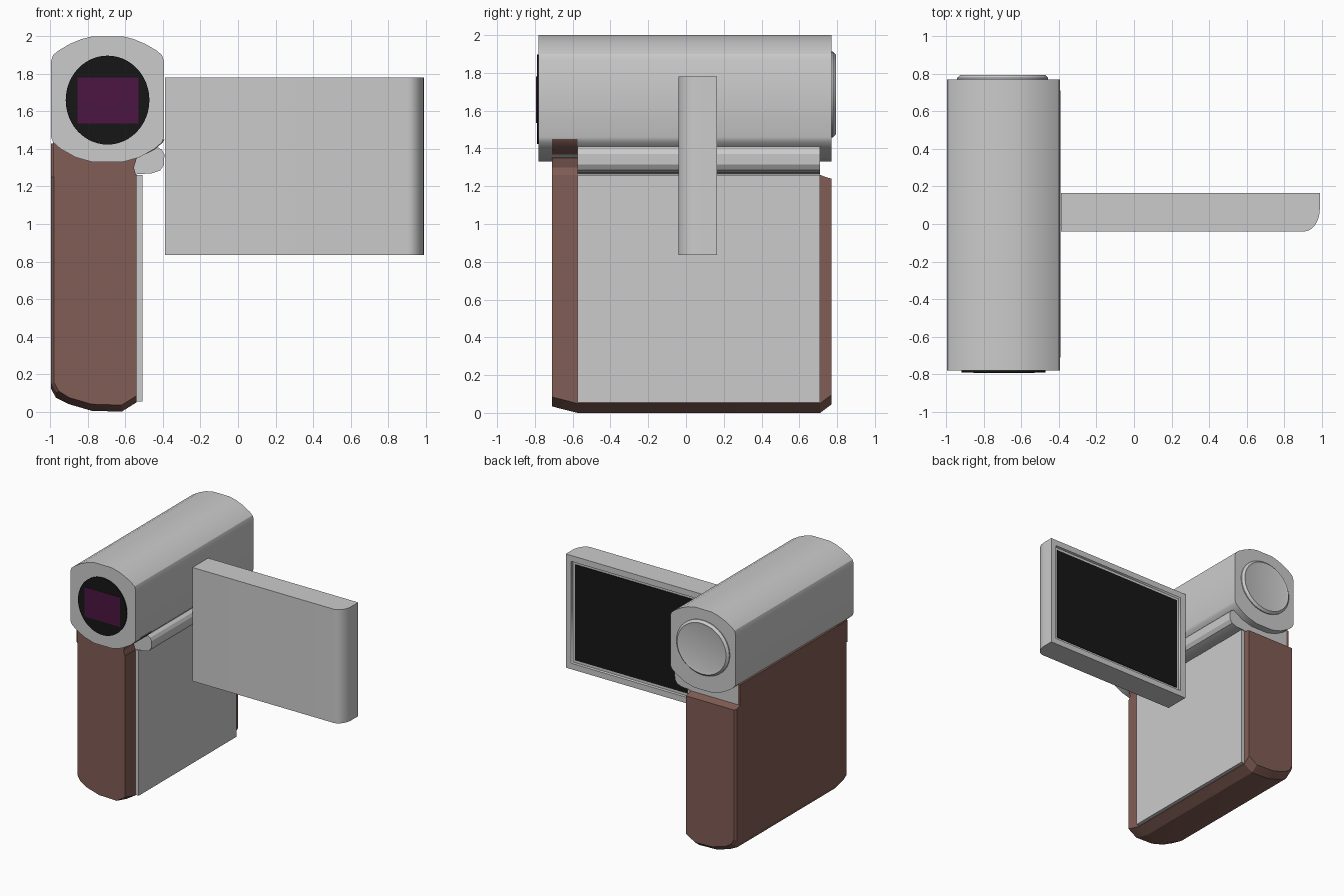
import bpy, bmesh, math
from math import radians, sin, cos, pi

if "Cube" in bpy.data.objects:
    bpy.data.objects.remove(bpy.data.objects["Cube"])


def material(name, rgb):
    m = bpy.data.materials.new(name)
    m.diffuse_color = (*rgb, 1)
    m.use_nodes = True
    m.node_tree.nodes["Principled BSDF"].inputs["Base Color"].default_value = m.diffuse_color
    return m


BROWN = material("brown", (0.22, 0.11, 0.09))
BLACK = material("black", (0.008, 0.008, 0.008))
PURPLE = material("purple", (0.07, 0.008, 0.055))


def loft(name, rings, mat=None, angle=30):
    """Closed solid through rings of 3D points (same count in each)."""
    bm = bmesh.new()
    loops = [[bm.verts.new(p) for p in ring] for ring in rings]
    n = len(loops[0])
    for a, b in zip(loops, loops[1:]):
        for i in range(n):
            j = (i + 1) % n
            bm.faces.new((a[i], a[j], b[j], b[i]))
    bm.faces.new(loops[0])
    bm.faces.new(loops[-1])
    bmesh.ops.recalc_face_normals(bm, faces=bm.faces)
    me = bpy.data.meshes.new(name)
    bm.to_mesh(me)
    bm.free()
    ob = bpy.data.objects.new(name, me)
    bpy.context.collection.objects.link(ob)
    if mat:
        me.materials.append(mat)
    bpy.ops.object.select_all(action='DESELECT')
    ob.select_set(True)
    bpy.context.view_layer.objects.active = ob
    bpy.ops.object.shade_smooth_by_angle(angle=radians(angle))
    return ob


def prism(name, profile, y0, y1, mat=None):
    """Front (x, z) profile extruded along y."""
    return loft(name, [[(x, y, z) for x, z in profile] for y in (y0, y1)], mat)


def box(name, x0, x1, y0, y1, z0, z1, mat=None):
    return prism(name, [(x0, z0), (x1, z0), (x1, z1), (x0, z1)], y0, y1, mat)


def disc(name, cx, cz, steps, mat=None):
    """Stack of ellipses facing y; steps are (y, rx, rz)."""
    n = 48
    return loft(name, [[(cx + rx * cos(2 * pi * i / n), y, cz + rz * sin(2 * pi * i / n))
                        for i in range(n)] for y, rx, rz in steps], mat)


# Lens barrel: mirrored half profile
CX = -0.695
half = [(0.08, 2.0), (0.14, 1.985), (0.2, 1.96), (0.26, 1.925), (0.29, 1.9), (0.3, 1.87),
        (0.3, 1.46), (0.29, 1.435), (0.25, 1.4), (0.17, 1.355), (0.08, 1.33)]
outline = [(CX + x, z) for x, z in half] + [(CX - x, z) for x, z in reversed(half)]
prism("lens_barrel", outline, -0.78, 0.77)

# Front glass, sensor window and rear cap
disc("lens_glass", CX, 1.66, [(-0.77, 0.223, 0.237), (-0.79, 0.223, 0.237)], BLACK)
box("sensor_window", -0.855, -0.53, -0.793, -0.78, 1.535, 1.78, PURPLE)
disc("rear_cap", -0.70, 1.685, [(0.76, 0.243, 0.227), (0.778, 0.243, 0.227),
                                (0.795, 0.225, 0.21), (0.79, 0.205, 0.19)])

# Brown grip: bottom edge lifts and left side tapers at both ends
base = [(-0.995, 1.26), (-0.995, 0.12), (-0.97, 0.075), (-0.9, 0.04), (-0.78, 0.005),
        (-0.62, 0.0), (-0.54, 0.05), (-0.54, 1.26)]


def grip_ring(y, inset, lift, top):
    return [(x + (inset if x < -0.95 else 0), y,
             z + lift if z < 0.5 else top) for x, z in base]


loft("grip", [grip_ring(-0.71, 0.015, 0.035, 1.26), grip_ring(-0.685, 0, 0.028, 1.26),
              grip_ring(-0.575, 0, 0, 1.26), grip_ring(0.71, 0, 0, 1.26),
              grip_ring(0.75, 0, 0.03, 1.245), grip_ring(0.77, 0.015, 0.045, 1.24)], BROWN, 15)

# Brown upper side wall and front saddle beneath the barrel
box("grip_side_wall", -0.995, -0.975, -0.70, 0.71, 1.25, 1.43, BROWN)
prism("front_saddle", [(-0.985, 1.25), (-0.54, 1.25), (-0.555, 1.30), (-0.54, 1.35),
                       (-0.445, 1.395), (-0.40, 1.435), (-0.392, 1.45), (-0.42, 1.45),
                       (-0.53, 1.38), (-0.70, 1.36), (-0.985, 1.44)], -0.71, -0.575, BROWN)

# Grey saddle and side panel
prism("grey_saddle", [(-0.976, 1.25), (-0.54, 1.25), (-0.54, 1.37), (-0.70, 1.35),
                      (-0.976, 1.44)], -0.575, 0.71)
box("side_panel", -0.55, -0.51, -0.575, 0.71, 0.055, 1.26)

# Hinge bar
prism("hinge_bar", [(-0.57, 1.31), (-0.54, 1.265), (-0.46, 1.27), (-0.415, 1.285), (-0.395, 1.315),
                    (-0.392, 1.37), (-0.405, 1.395), (-0.43, 1.41), (-0.47, 1.395),
                    (-0.54, 1.35)], -0.575, 0.71)

# Flip-out screen: plan outline with a rounded outer front corner
plan = [(-0.39, 0.165), (-0.39, -0.04)]
plan += [(0.905 + 0.085 * sin(t), 0.08 - 0.12 * cos(t))
         for t in [i * pi / 16 for i in range(9)]] + [(0.99, 0.165)]
screen = loft("screen_housing", [[(x, y, z) for x, y in plan] for z in (0.835, 1.78)])

# Recess the display into the back of the housing
bm = bmesh.new()
bm.from_mesh(screen.data)
back = max(bm.faces, key=lambda f: f.normal.y * f.calc_area())
bmesh.ops.inset_region(bm, faces=[back], thickness=0.07)
bmesh.ops.inset_region(bm, faces=[back], thickness=0.004, depth=-0.02)
bm.to_mesh(screen.data)
bm.free()
box("display", -0.315, 0.915, 0.13, 0.15, 0.91, 1.705, BLACK)
